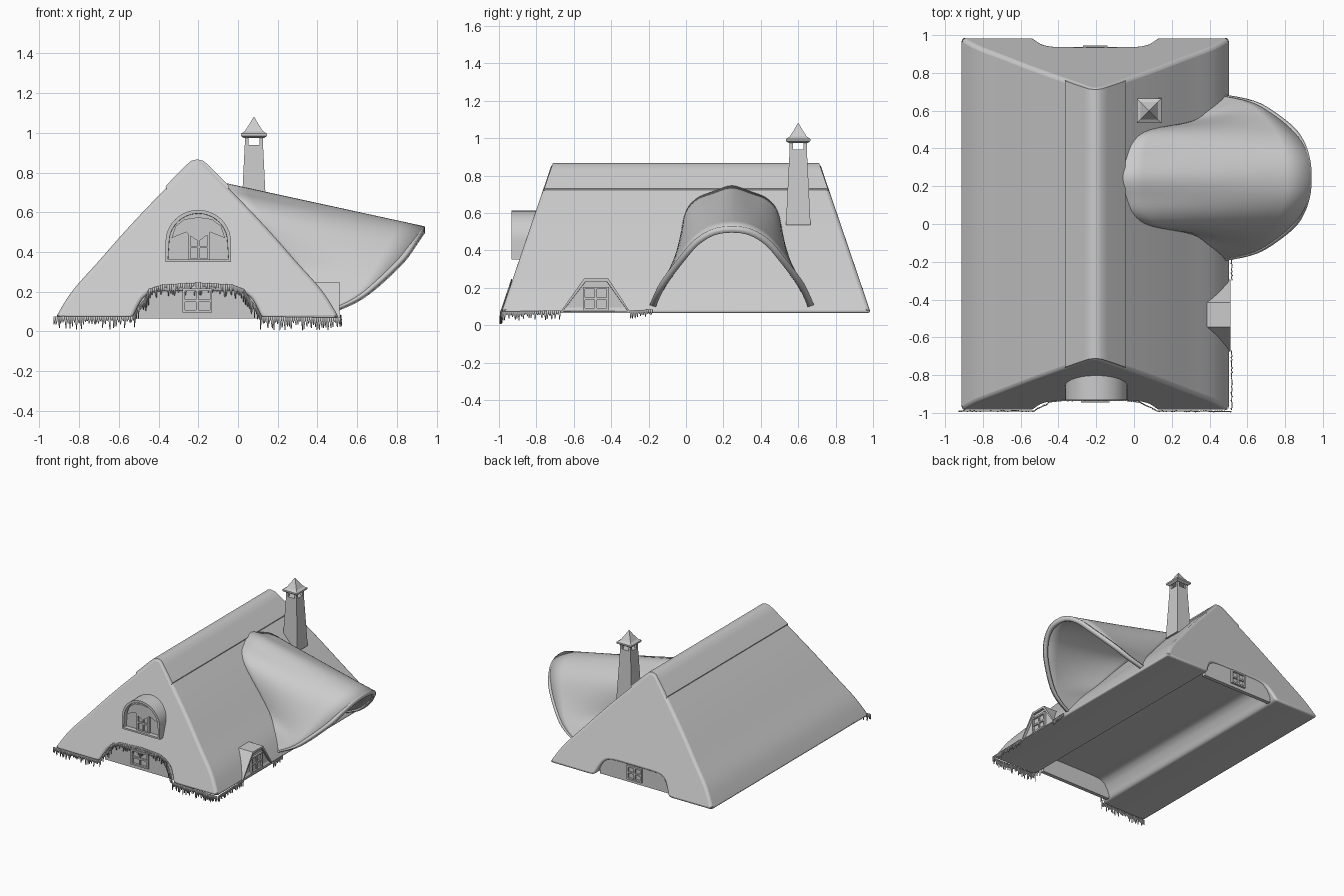
import bpy, bmesh, math, random
from mathutils import Matrix, Vector

if "Cube" in bpy.data.objects:
    bpy.data.objects.remove(bpy.data.objects["Cube"])

random.seed(4)
RX = -0.205                       # ridge x


def finish(name, bm, angle=35, recalc=True):
    if recalc:
        bmesh.ops.recalc_face_normals(bm, faces=bm.faces[:])
    me = bpy.data.meshes.new(name)
    bm.to_mesh(me)
    bm.free()
    ob = bpy.data.objects.new(name, me)
    bpy.context.collection.objects.link(ob)
    bpy.ops.object.select_all(action='DESELECT')
    ob.select_set(True)
    bpy.context.view_layer.objects.active = ob
    bpy.ops.object.shade_smooth_by_angle(angle=math.radians(angle))
    return ob


def smooth(pts, n=5):
    """Catmull-Rom curve through the points."""
    p = [Vector(q) for q in pts]
    p = [2 * p[0] - p[1]] + p + [2 * p[-1] - p[-2]]
    out = []
    for i in range(1, len(p) - 2):
        a, b, c, d = p[i - 1:i + 3]
        for k in range(n):
            t = k / n
            out.append(0.5 * (2 * b + (c - a) * t + (2 * a - 5 * b + 4 * c - d) * t * t
                              + (3 * b - a - 3 * c + d) * t ** 3))
    return out + [p[-2]]


def loft(bm, rows, closed=False):
    vs = [[bm.verts.new(v) for v in r] for r in rows]
    for a, b in zip(vs, vs[1:]):
        n = len(a)
        for i in range(n if closed else n - 1):
            j = (i + 1) % n
            bm.faces.new((a[i], a[j], b[j], b[i]))
    return vs


def prism(bm, front, back):
    vs = loft(bm, [front, back], True)
    face = bm.faces.new(vs[0])
    bm.faces.new(vs[1][::-1])
    bmesh.ops.recalc_face_normals(bm, faces=bm.faces[:])
    return face


def box(bm, c, s):
    bmesh.ops.create_cube(bm, size=1, matrix=Matrix.Translation(c) @ Matrix.Diagonal((*s, 1)))


def gable_y(z):
    return 0.99 - (z - 0.06) * 0.34


def recess(bm, face, rim, depth):
    bmesh.ops.inset_region(bm, faces=[face], thickness=rim)
    bmesh.ops.inset_region(bm, faces=[face], thickness=0.001, depth=-depth)


# Thatched roof: gable profile with an arched tunnel underneath, sloping ends
half = smooth([(0, .864), (.03, .855), (.06, .825), (.155, .725), (.285, .59), (.395, .47),
               (.5, .35), (.6, .24), (.65, .175), (.69, .11), (.715, .065)], 3)
arch = smooth([(.36, .065), (.325, .075), (.30, .125), (.265, .175), (.2, .2), (0, .203)], 4)
right = half + arch
prof = [(RX + p.x, p.y) for p in right] + [(RX - p.x, p.y) for p in right[-2:0:-1]]
bm = bmesh.new()
prism(bm, [(x, -gable_y(z), z) for x, z in prof], [(x, gable_y(z), z) for x, z in prof])
roof = finish("thatched_roof", bm, 40)
bev = roof.modifiers.new("soft_ends", 'BEVEL')
bev.width, bev.segments, bev.use_clamp_overlap = 0.018, 3, False
bev.limit_method, bev.angle_limit = 'ANGLE', math.radians(40)

# Ridge cap
top = [(0, .867), (.032, .859), (.064, .83), (.16, .732), (.152, .71)]
cap = [(RX + u, z) for u, z in top] + [(RX, .84)] + [(RX - u, z) for u, z in top[:0:-1]]
bm = bmesh.new()
prism(bm, [(x, .004 - gable_y(z), z) for x, z in cap], [(x, gable_y(z) - .004, z) for x, z in cap])
finish("ridge_cap", bm, 50)

# End walls inside the tunnel
bm = bmesh.new()
for y in (-.915, .915):
    box(bm, (RX, y, .135), (.62, .03, .14))
finish("end_walls", bm)

# Large swept dormer: front rim curve lofted to its line on the roof slope
F = [(.935, 0, .53), (.925, .1, .515), (.89, .19, .46), (.83, .265, .375),
     (.70, .36, .25), (.60, .40, .175), (.47, .425, .115)]
B = [(-.085, 0, .752), (-.075, .1, .722), (-.045, .19, .685), (.04, .245, .60),
     (.28, .285, .35), (.38, .35, .24), (.44, .41, .13)]


def mirrored(pts):
    full = [(x, -d, z) for x, d, z in pts[:0:-1]] + pts
    return [v + Vector((0, .245, -.01)) for v in smooth(full, 4)]


fr, bk = mirrored(F), mirrored(B)
bm = bmesh.new()
loft(bm, [[a.lerp(b, k / 8) for a, b in zip(fr, bk)] for k in range(9)])
hood = finish("swept_dormer_roof", bm, 50)
bm = bmesh.new()
loft(bm, [[v + Vector((dx, 0, -.008)) for v in fr] for dx in (.006, -.02)])
rim = finish("swept_dormer_rim", bm, 50)
for ob, th in ((hood, .02), (rim, .035)):
    m = ob.modifiers.new("thickness", 'SOLIDIFY')
    m.thickness, m.offset = th, 0

# Arched front dormer with a recessed face
pr = [(-.365, .35)] + [(-.2 - .165 * math.cos(math.pi * k / 20), .45 + .162 * math.sin(math.pi * k / 20))
                       for k in range(21)] + [(-.035, .35)]
bm = bmesh.new()
face = prism(bm, [(x, -.932, z) for x, z in pr], [(x, -.76, z) for x, z in pr])
recess(bm, face, .018, .035)
finish("arched_dormer", bm)

# Parted curtains in the arched dormer
bm = bmesh.new()
for s in (-1, 1):
    c = [(0, .575), (.07, .565), (.115, .53), (.135, .47), (.06, .50), (.025, .47), (0, .455)]
    c = [(-.2 + s * u, z) for u, z in c]
    prism(bm, [(x, -.915, z) for x, z in c], [(x, -.89, z) for x, z in c])
finish("curtains", bm)

# Small trapezoid dormer on the right eave
tr = [(-.675, .066), (-.545, .25), (-.415, .25), (-.295, .066)]
bm = bmesh.new()
face = prism(bm, [(.512, y, z) for y, z in tr], [(.33, y, z) for y, z in tr])
recess(bm, face, .018, .018)
finish("eave_dormer", bm, 20)


# Windows: frame, cross bars and pane
def window(name, loc, w, h, turn=0):
    bm = bmesh.new()
    t = .012
    for s in (-1, 1):
        box(bm, (s * (w - t) / 2, 0, 0), (t, .026, h))
        box(bm, (0, 0, s * (h - t) / 2), (w, .026, t))
    box(bm, (0, 0, 0), (t, .02, h))
    box(bm, (0, 0, 0), (w, .02, t))
    box(bm, (0, .006, 0), (w - t, .006, h - t))
    bm.transform(Matrix.Translation(loc) @ Matrix.Rotation(turn, 4, 'Z'))
    finish(name, bm)


window("front_window", (RX, -.933, .155), .15, .12)
window("back_window", (RX, .933, .145), .13, .11, math.pi)
window("eave_window", (.496, -.482, .142), .14, .125, math.pi / 2)
window("arched_dormer_window", (-.197, -.90, .425), .11, .14)

# Chimney: tapered shaft, corner posts, slab and pyramid cap
cx, cy = .08, .60


def square(s, z):
    return [(cx + a * s, cy + b * s, z) for a, b in ((-1, -1), (1, -1), (1, 1), (-1, 1))]


bm = bmesh.new()
prism(bm, square(.066, .535), square(.046, .94))
for a in (-1, 1):
    for b in (-1, 1):
        box(bm, (cx + a * .037, cy + b * .037, .958), (.018, .018, .04))
finish("chimney_shaft", bm, 20)
bm = bmesh.new()
rows = loft(bm, [square(s, z) for s, z in ((.05, .973), (.065, .984), (.065, .996), (.046, 1.008),
                                           (.022, 1.045), (.002, 1.08))], True)
bm.faces.new(rows[0])
bm.faces.new(rows[-1])
finish("chimney_cap", bm, 20)


# Ragged straw fringe hanging along the front and part of the right eave
def fringe(name, path, step=.011, drop=(.008, .055)):
    bm = bmesh.new()
    for a, b in zip(path, path[1:]):
        a, b = Vector(a), Vector(b)
        n = max(1, round((b - a).length / step))
        for k in range(n):
            p, q = a.lerp(b, k / n), a.lerp(b, (k + 1) / n)
            up = Vector((0, 0, .014))
            d = Vector((random.uniform(-.004, .004), random.uniform(-.004, .004),
                        -random.uniform(*drop)))
            side = (q - p) * .3
            bm.faces.new([bm.verts.new(v) for v in (p + up, q + up, q, q + d - side, p + d + side, p)])
    ob = finish(name, bm, recalc=False)
    ob.modifiers.new("thickness", 'SOLIDIFY').thickness = .005


edge = [(-.93, .062), (-.53, .062), (-.505, .11), (-.47, .15), (-.45, .20), (-.38, .222), (-.2, .232),
        (-.03, .222), (.03, .20), (.06, .15), (.095, .11), (.12, .062), (.515, .055)]
fringe("front_fringe", [(x, -gable_y(z) + .002, z) for x, z in edge])
fringe("right_fringe_front", [(.515, -.985, .058), (.515, -.67, .065)], drop=(.005, .035))
fringe("right_fringe_back", [(.515, -.30, .065), (.515, -.18, .07)], drop=(.005, .03))
